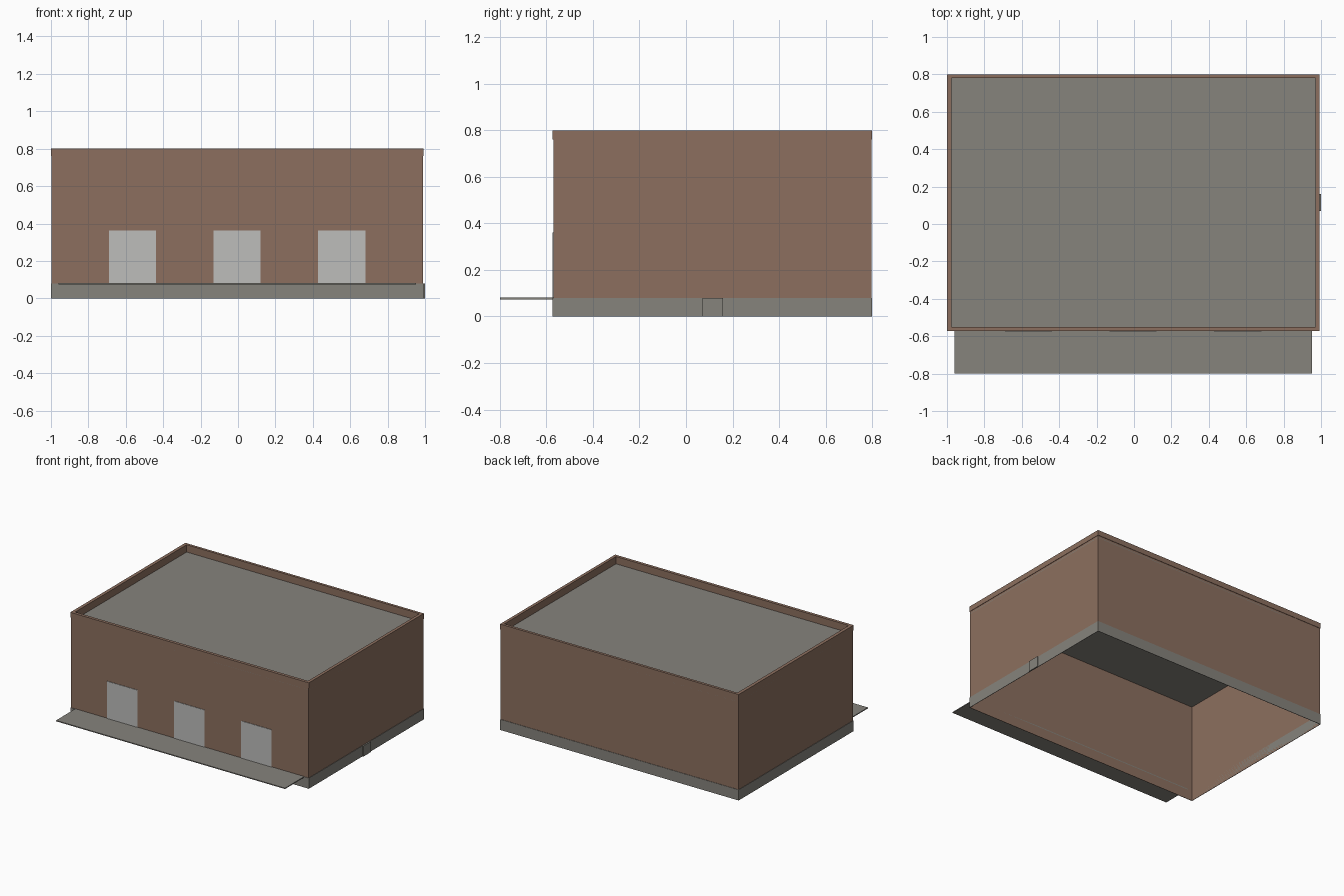
import bpy
import bmesh

if "Cube" in bpy.data.objects:
    bpy.data.objects.remove(bpy.data.objects["Cube"])


def material(name, rgb):
    m = bpy.data.materials.new(name)
    m.diffuse_color = (*rgb, 1.0)
    m.use_nodes = True
    m.node_tree.nodes["Principled BSDF"].inputs["Base Color"].default_value = m.diffuse_color
    return m


BROWN = material("brown_wall", (0.262, 0.159, 0.114))
GREY = material("warm_grey_concrete", (0.238, 0.227, 0.202))
LIGHT = material("light_grey_door", (0.509, 0.509, 0.497))


def finish(name, bm, mat):
    mesh = bpy.data.meshes.new(name)
    bm.to_mesh(mesh)
    bm.free()
    mesh.materials.append(mat)
    obj = bpy.data.objects.new(name, mesh)
    bpy.context.collection.objects.link(obj)
    return obj


def rect_loop(bm, rect, z):
    x0, x1, y0, y1 = rect
    return [bm.verts.new((x, y, z)) for x, y in ((x0, y0), (x1, y0), (x1, y1), (x0, y1))]


def bridge(bm, a, b):
    for i in range(4):
        j = (i + 1) % 4
        bm.faces.new((a[i], a[j], b[j], b[i]))


def sleeve(name, rect, z0, z1, mat):
    """Four thin upright sheets around a rectangle, open above and below."""
    bm = bmesh.new()
    bridge(bm, rect_loop(bm, rect, z0), rect_loop(bm, rect, z1))
    return finish(name, bm, mat)


def frame(name, outer, inner, z0, z1, mat):
    """Solid rectangular ring."""
    bm = bmesh.new()
    loops = [rect_loop(bm, r, z) for r, z in ((outer, z0), (outer, z1), (inner, z1), (inner, z0))]
    for k in range(4):
        bridge(bm, loops[k], loops[(k + 1) % 4])
    return finish(name, bm, mat)


def box(name, rect, z0, z1, mat):
    bm = bmesh.new()
    low, high = rect_loop(bm, rect, z0), rect_loop(bm, rect, z1)
    bridge(bm, low, high)
    bm.faces.new(low[::-1])
    bm.faces.new(high)
    return finish(name, bm, mat)


WALL = (-0.997, 0.990, -0.570, 0.797)
OUTER = (-1.0, 0.993, -0.573, 0.800)
INNER = (-0.975, 0.970, -0.550, 0.780)
ROOF_Z = 0.745

# Hollow building shell, open underneath
sleeve("walls", WALL, 0.0, 0.78, BROWN)

# Concrete base strip around the walls, with a small pad on the right side
frame("base_strip", OUTER, WALL, 0.0, 0.08, GREY)
box("base_pad", (0.990, 1.0, 0.07, 0.16), 0.0, 0.08, GREY)

# Flat roof sunk behind a parapet with a slightly wider cap
box("roof", WALL, ROOF_Z - 0.004, ROOF_Z, GREY)
frame("parapet", WALL, INNER, ROOF_Z, 0.79, BROWN)
frame("parapet_cap", OUTER, INNER, 0.76, 0.80, BROWN)

# Loading apron along the front
box("front_apron", (-0.96, 0.953, -0.80, -0.57), 0.074, 0.081, GREY)

# Three doors as thin plates on the front wall
for i, x in enumerate((-0.565, -0.005, 0.555)):
    box(f"door_{i + 1}", (x - 0.126, x + 0.126, -0.574, -0.5705), 0.08, 0.362, LIGHT)
